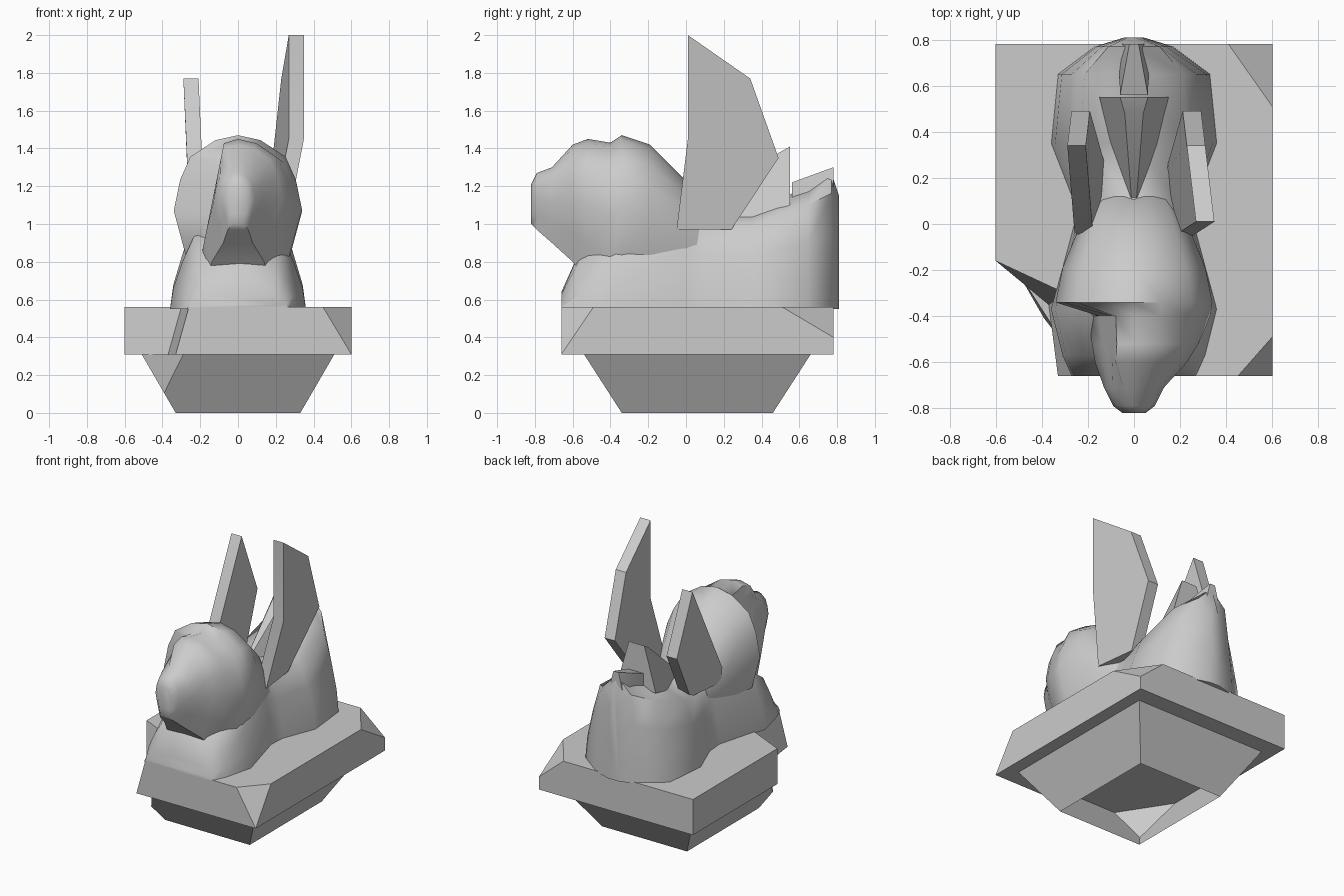
import bpy, bmesh, math
from mathutils import Vector
from mathutils.geometry import normal

cube = bpy.data.objects.get("Cube")
if cube:
    bpy.data.objects.remove(cube, do_unlink=True)

grey = (0.6, 0.6, 0.6, 1)
stone = bpy.data.materials.new("grey stone")
stone.use_nodes = True
stone.diffuse_color = grey
stone.node_tree.nodes["Principled BSDF"].inputs["Base Color"].default_value = grey


def finish(bm, name, smooth_angle=None):
    """Turn the bmesh into a named stone object, optionally smooth shaded."""
    bmesh.ops.recalc_face_normals(bm, faces=bm.faces)
    mesh = bpy.data.meshes.new(name)
    bm.to_mesh(mesh)
    bm.free()
    mesh.materials.append(stone)
    part = bpy.data.objects.new(name, mesh)
    bpy.context.collection.objects.link(part)
    if smooth_angle:
        bpy.ops.object.select_all(action='DESELECT')
        part.select_set(True)
        bpy.context.view_layer.objects.active = part
        bpy.ops.object.shade_smooth_by_angle(angle=math.radians(smooth_angle))


def loft(rings):
    """Skin a row of closed rings that have equal point counts, with end caps."""
    bm = bmesh.new()
    rows = [[bm.verts.new(point) for point in ring] for ring in rings]
    for near, far in zip(rows, rows[1:]):
        for i in range(len(near)):
            bm.faces.new((near[i - 1], near[i], far[i], far[i - 1]))
    bm.faces.new(rows[0])
    bm.faces.new(rows[-1])
    return bm


def chip(bm, a, b, c):
    """Break off the smaller side of the plane through three points."""
    direction = normal(Vector(a), Vector(b), Vector(c))
    centre = sum((v.co for v in bm.verts), Vector()) / len(bm.verts)
    if direction.dot(centre - Vector(a)) > 0:
        direction.negate()
    geometry = bm.verts[:] + bm.edges[:] + bm.faces[:]
    bmesh.ops.bisect_plane(bm, geom=geometry, plane_co=a, plane_no=direction,
                           clear_outer=True)
    bmesh.ops.holes_fill(bm, edges=bm.edges)


def mirrored_hull(name, half_points, smooth_angle):
    bm = bmesh.new()
    for x, y, z in half_points:
        for side in (-1, 1):
            bm.verts.new((side * x, y, z))
    bmesh.ops.convex_hull(bm, input=bm.verts)
    finish(bm, name, smooth_angle)


half, front, back = 0.6, -0.66, 0.78
slab_low, slab_top = 0.31, 0.56
middle = (front + back) / 2


# Flared foot with a chipped front corner, hollow underneath
def foot_ring(x, y, z):
    return [(sx * x, middle + sy * y, z)
            for sx, sy in ((1, -1), (1, 1), (-1, 1), (-1, -1))]


bm = loft([foot_ring(0.33, 0.4, 0), foot_ring(0.51, 0.6, slab_low)])
chip(bm, (-0.39, -0.41, 0.1), (-0.29, -0.54, slab_low), (-0.51, -0.2, slab_low))
bm.normal_update()
under = [f for f in bm.faces if all(v.co.z < 0.01 for v in f.verts)]
bmesh.ops.delete(bm, geom=under, context='FACES')
finish(bm, "pedestal_foot")


# Slab with one large break and two chipped corners
def slab_ring(break_x, break_y, z):
    return [(half, front, z), (half, back, z), (-half, back, z),
            (-half, -0.16, z), (break_x, break_y, z), (break_x + 0.04, front, z)]


bm = loft([slab_ring(-0.37, -0.35, slab_low), slab_ring(-0.3, -0.3, slab_top)])
chip(bm, (0.45, front, slab_top), (half, -0.49, slab_top), (half, front, slab_low))
chip(bm, (0.41, back, slab_top), (half, 0.51, slab_top), (half, back, 0.4))
finish(bm, "pedestal_slab")


# Rounded forms along y share one ring maker
def ring(y, width, low, top, profile):
    side = [(width * u, y, low + (top - low) * v) for u, v in profile]
    return side + [(0, y, top)] + [(-x, y, z) for x, y, z in reversed(side)]


# Crouching body: y, half width, height of the back
body_profile = [(1, 0), (0.95, 0.25), (0.82, 0.55), (0.65, 0.85)]
stations = [(front, 0.27, 0.64), (-0.57, 0.31, 0.84), (-0.37, 0.36, 1),
            (0, 0.26, 1.15), (0.12, 0.27, 1.06), (0.35, 0.36, 1.07),
            (0.65, 0.33, 1.2), (0.77, 0.17, 1.27), (0.81, 0.04, 1.15)]
finish(loft([ring(y, w, slab_top - 0.01, top, body_profile)
             for y, w, top in stations]), "body", 60)

# Hooded head and neck: y, half width, throat height, crown height
head_profile = [(0.6, 0), (0.8, 0.25), (1, 0.54), (0.9, 0.73), (0.74, 0.87), (0.35, 0.97)]
stations = [(-0.82, 0.05, 1, 1.21), (-0.79, 0.09, 0.97, 1.27),
            (-0.71, 0.13, 0.9, 1.3), (-0.6, 0.23, 0.8, 1.42),
            (-0.52, 0.28, 0.7, 1.45), (-0.4, 0.33, 0.6, 1.43),
            (-0.34, 0.34, 0.6, 1.47), (-0.19, 0.31, 0.6, 1.42),
            (-0.02, 0.24, 0.6, 1.25), (0.12, 0.18, 0.6, 1.05)]
bm = loft([ring(y, w, low, top, head_profile) for y, w, low, top in stations])
# The right cheek is broken away in front of the hood
for v in bm.verts:
    if v.co.y < -0.39:
        v.co.x = max(v.co.x, -0.08 - 0.2 * (1.4 - v.co.z))
finish(bm, "head", 50)

# Thin upright wings with roots pinched into the body: outline in y, z
outline = [(0.01, 2), (0.34, 1.77), (0.49, 1.35), (0.24, 0.97), (-0.05, 0.97), (0.01, 1.45)]
for name, side, reach in (("left_wing", 1, 0.31), ("right_wing_broken", -1, 0.29)):
    bm = loft([[(side * (reach - 0.12 * y - (0.1 if z < 1 else 0) + offset), y, z)
                for y, z in outline] for offset in (-0.04, 0.04)])
    if side < 0:
        chip(bm, (0, 0, 1.15), (1, 0, 1.15), (0, 0.34, 1.77))
    finish(bm, name, 25)

# Broken tail rising from the back, and its stump at the rump
mirrored_hull("tail", [(0.01, 0.1, 1.05), (0.04, 0.1, 0.95), (0.15, 0.55, 1.1),
                       (0.06, 0.55, 1.41), (0.04, 0.48, 1.37)], 40)
mirrored_hull("tail_stump", [(0.06, 0.56, 1.22), (0.06, 0.56, 1.05), (0.07, back, 1.1),
                             (0.02, back, 1.3)], 40)
